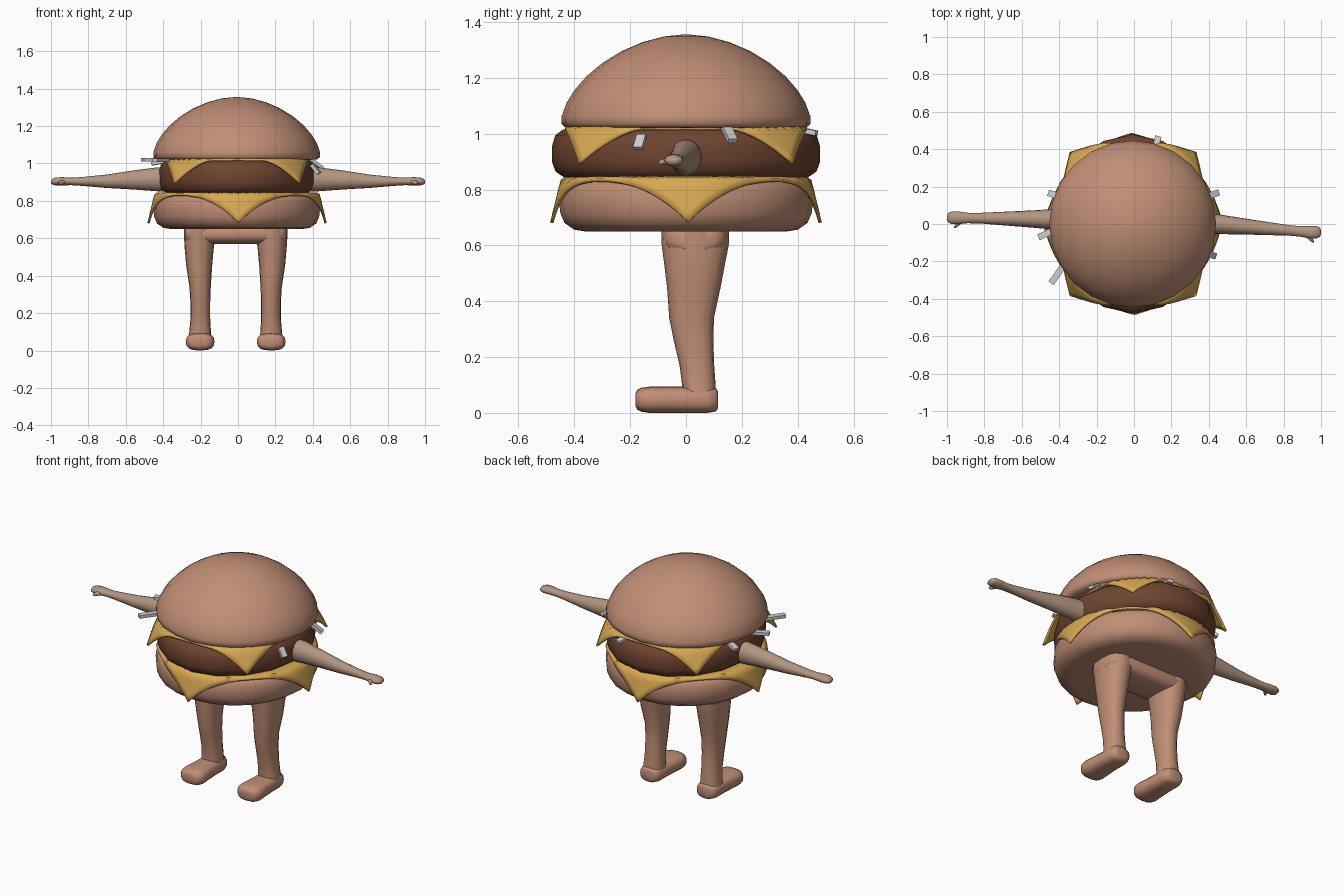
import bpy, bmesh, math
from mathutils import Vector, Matrix


def material(name, rgb):
    m = bpy.data.materials.new(name)
    m.diffuse_color = (*rgb, 1)
    return m


BUN = material("toasted bun", (0.53, 0.275, 0.18))
PATTY = material("cooked meat", (0.16, 0.058, 0.03))
CHEESE = material("yellow cheese", (0.68, 0.39, 0.085))
ARM = material("pale tan", (0.45, 0.305, 0.215))
ONION = material("light grey", (0.62, 0.62, 0.62))


def finish(name, bm, mat, angle=50):
    bmesh.ops.recalc_face_normals(bm, faces=bm.faces[:])
    me = bpy.data.meshes.new(name)
    bm.to_mesh(me)
    bm.free()
    me.materials.append(mat)
    ob = bpy.data.objects.new(name, me)
    bpy.context.collection.objects.link(ob)
    bpy.ops.object.select_all(action='DESELECT')
    ob.select_set(True)
    bpy.context.view_layer.objects.active = ob
    if angle:
        bpy.ops.object.shade_smooth_by_angle(angle=math.radians(angle))
    return ob


def loft(name, rings, axis, mat, sides=16, power=1.0, angle=50):
    """Skin rings of (centre, half width, half height) lying across an axis."""
    u, v = {'X': (1, 2), 'Y': (0, 2), 'Z': (0, 1)}[axis]
    bm = bmesh.new()
    loops = []
    for centre, hu, hv in rings:
        loop = []
        for i in range(sides):
            a = 2 * math.pi * i / sides
            c, s = math.cos(a), math.sin(a)
            p = Vector(centre)
            p[u] += hu * math.copysign(abs(c) ** power, c)
            p[v] += hv * math.copysign(abs(s) ** power, s)
            loop.append(bm.verts.new(p))
        loops.append(loop)
    for a, b in zip(loops, loops[1:]):
        for i in range(sides):
            j = (i + 1) % sides
            bm.faces.new((a[i], a[j], b[j], b[i]))
    bm.faces.new(loops[0])
    bm.faces.new(loops[-1])
    return finish(name, bm, mat, angle)


def disc(name, profile, mat, sides, sx=1.0, x=0.0):
    """Round part from a profile of (radius, height)."""
    return loft(name, [((x, 0, z), r * sx, r) for r, z in profile], 'Z', mat, sides)


# Bread and meat
disc("top_bun", [(0.40, 1.02), (0.432, 1.022), (0.446, 1.035), (0.446, 1.06),
                 (0.428, 1.11), (0.40, 1.155), (0.357, 1.205), (0.30, 1.253),
                 (0.23, 1.296), (0.155, 1.328), (0.08, 1.348), (0.012, 1.355)],
     BUN, 24, 1.0, -0.007)
disc("patty", [(0.40, 0.835), (0.435, 0.842), (0.468, 0.865), (0.48, 0.90),
               (0.48, 0.955), (0.468, 0.995), (0.44, 1.015), (0.40, 1.018)],
     PATTY, 16, 0.87, -0.005)
disc("bottom_bun", [(0.36, 0.65), (0.40, 0.656), (0.435, 0.68), (0.45, 0.715),
                    (0.455, 0.76), (0.45, 0.80), (0.435, 0.825), (0.39, 0.838)],
     BUN, 24, 0.98, -0.007)


# Square slices whose corners hang over the edge of the layer below
def cheese(name, half, radius, z, out, drop, turn, sx, sy):
    bm = bmesh.new()
    bmesh.ops.create_grid(bm, x_segments=28, y_segments=28, size=half)
    spin = Matrix.Rotation(math.radians(turn), 3, 'Z')
    for v in bm.verts:
        r = v.co.length
        over = max(0.0, r - radius)
        if over > 0:
            v.co *= (radius + out * over) / r
        v.co = spin @ v.co
        v.co = Vector((v.co.x * sx - 0.005, v.co.y * sy, z - drop * over))
    ob = finish(name, bm, CHEESE)
    mod = ob.modifiers.new("thickness", 'SOLIDIFY')
    mod.thickness = 0.012
    mod.offset = 0


cheese("upper_cheese", 0.405, 0.435, 1.02, 0.5, 0.93, 0, 0.94, 1.07)
cheese("lower_cheese", 0.45, 0.442, 0.84, 0.2, 0.82, 46, 0.985, 1.0)

# Arms and hands: (distance out, height, half depth, half height)
ARM_RINGS = [(0.34, 0.915, 0.060, 0.068), (0.44, 0.915, 0.054, 0.063),
             (0.56, 0.912, 0.045, 0.051), (0.70, 0.905, 0.036, 0.036),
             (0.83, 0.904, 0.028, 0.024), (0.89, 0.904, 0.028, 0.020),
             (0.94, 0.905, 0.034, 0.022), (0.975, 0.904, 0.034, 0.021),
             (0.993, 0.903, 0.025, 0.015), (1.0, 0.902, 0.010, 0.006)]
for side, s, y0, y1 in (("left", -1, 0.025, 0.033), ("right", 1, 0.0, -0.044)):
    rings = []
    for x, z, hy, hz in ARM_RINGS:
        t = min(1, max(0, (x - 0.44) / 0.5))
        rings.append(((s * x, y0 + (y1 - y0) * t, z), hy, hz))
    loft(side + "_arm", rings, 'X', ARM)
    loft(side + "_thumb", [((s * 0.925, y1 - 0.005, 0.903), 0.018, 0.014),
                           ((s * 0.94, y1 - 0.032, 0.900), 0.014, 0.012),
                           ((s * 0.953, y1 - 0.048, 0.897), 0.010, 0.009),
                           ((s * 0.957, y1 - 0.054, 0.896), 0.004, 0.004)], 'Y', ARM, 10)

# Hips, legs and feet, mirrored about the body's middle
MID = -0.0125
loft("hips", [((MID + x, 0.033, 0.625), hy, hz) for x, hy, hz in
              ((-0.272, 0.07, 0.04), (-0.25, 0.105, 0.053), (-0.19, 0.118, 0.056),
               (0.19, 0.118, 0.056), (0.25, 0.105, 0.053), (0.272, 0.07, 0.04))],
     'X', BUN, 20, 0.7)
LEG_RINGS = [(0.193, 0.033, 0.67, 0.083, 0.122), (0.193, 0.033, 0.60, 0.083, 0.120),
             (0.195, 0.031, 0.54, 0.077, 0.110), (0.195, 0.028, 0.45, 0.069, 0.096),
             (0.190, 0.020, 0.34, 0.057, 0.080), (0.189, 0.027, 0.26, 0.053, 0.071),
             (0.189, 0.039, 0.17, 0.053, 0.062), (0.190, 0.046, 0.10, 0.058, 0.060),
             (0.191, 0.048, 0.05, 0.062, 0.060)]
FOOT_RINGS = [(0.115, 0.035, 0.030), (0.107, 0.055, 0.042), (0.075, 0.066, 0.047),
              (0.0, 0.066, 0.047), (-0.08, 0.072, 0.047), (-0.13, 0.077, 0.047),
              (-0.16, 0.070, 0.043), (-0.175, 0.056, 0.035), (-0.181, 0.035, 0.022)]
for side, s in (("left", -1), ("right", 1)):
    loft(side + "_leg", [((MID + s * x, y, z), hx, hy)
                         for x, y, z, hx, hy in LEG_RINGS], 'Z', BUN, 16, 0.85)
    loft(side + "_foot", [((MID + s * 0.19, y, 0.047), hx, hz)
                          for y, hx, hz in FOOT_RINGS], 'Y', BUN, 16, 0.75)

# Onion strips poking out: x, y, z, length, heading, downward tilt
STRIPS = [(-0.40, -0.255, 1.018, 0.15, 235, 0), (-0.465, -0.05, 1.02, 0.10, 205, 0),
          (-0.425, 0.155, 1.005, 0.07, 160, 10), (0.415, -0.165, 0.97, 0.06, -20, 50),
          (0.415, 0.155, 1.0, 0.09, 20, 35), (0.12, 0.43, 1.01, 0.08, 75, 12)]
for i, (x, y, z, length, heading, tilt) in enumerate(STRIPS):
    bm = bmesh.new()
    bmesh.ops.create_cube(bm, size=1)
    place = (Matrix.Translation((x, y, z))
             @ Matrix.Rotation(math.radians(heading), 4, 'Z')
             @ Matrix.Rotation(math.radians(tilt), 4, 'Y')
             @ Matrix.Diagonal((length, 0.034, 0.018, 1)))
    bm.transform(place)
    finish("onion_strip_%d" % (i + 1), bm, ONION, 0)
